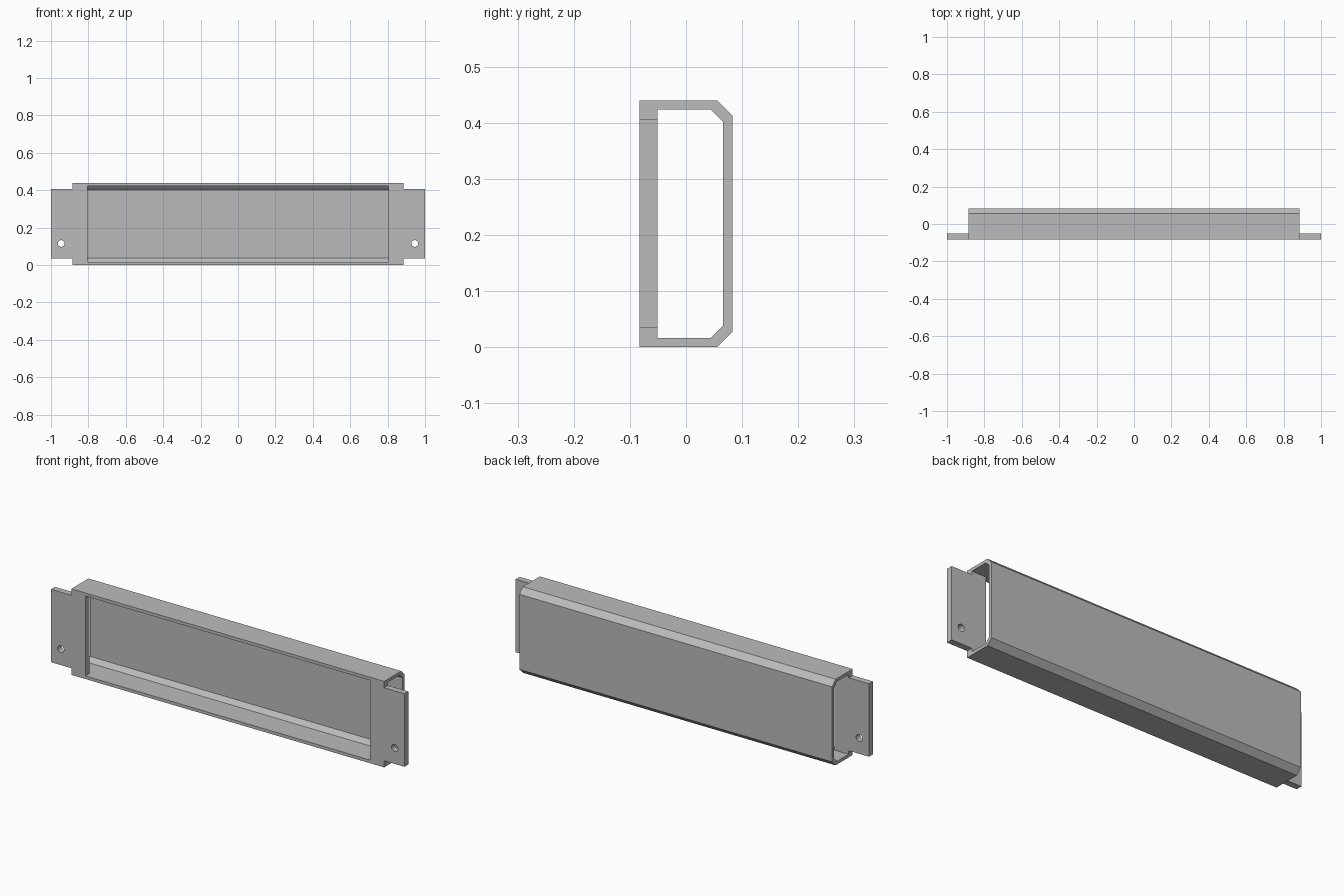
import bpy, bmesh

if "Cube" in bpy.data.objects:
    bpy.data.objects.remove(bpy.data.objects["Cube"])

# Main dimensions
HALF = 0.885            # half length of the channel
FRONT, LIP = -0.083, -0.051   # front wall faces
HEIGHT, WALL = 0.44, 0.016

grey = bpy.data.materials.new("plain grey")
grey.use_nodes = True
colour = (0.5, 0.5, 0.5, 1)
grey.diffuse_color = colour
grey.node_tree.nodes["Principled BSDF"].inputs["Base Color"].default_value = colour


def prism(name, profile, x0, x1):
    """Solid made by extruding a (y, z) profile from x0 to x1."""
    bm = bmesh.new()
    face = bm.faces.new([bm.verts.new((x0, y, z)) for y, z in profile])
    new = bmesh.ops.extrude_face_region(bm, geom=[face])["geom"]
    verts = [v for v in new if isinstance(v, bmesh.types.BMVert)]
    bmesh.ops.translate(bm, verts=verts, vec=(x1 - x0, 0, 0))
    bmesh.ops.recalc_face_normals(bm, faces=bm.faces)
    mesh = bpy.data.meshes.new(name)
    bm.to_mesh(mesh)
    bm.free()
    mesh.materials.append(grey)
    obj = bpy.data.objects.new(name, mesh)
    bpy.context.collection.objects.link(obj)
    return obj


def box(name, x0, x1, y0, y1, z0, z1):
    return prism(name, [(y0, z0), (y1, z0), (y1, z1), (y0, z1)], x0, x1)


def combine(target, other, operation):
    """Apply a boolean and discard the helper."""
    mod = target.modifiers.new("cut", 'BOOLEAN')
    mod.operation, mod.object, mod.solver = operation, other, 'EXACT'
    bpy.context.view_layer.objects.active = target
    bpy.ops.object.modifier_apply(modifier=mod.name)
    bpy.data.objects.remove(other)


def channel_profile(front, back, bottom, top, chamfer_y, chamfer_z):
    return [(front, bottom), (back - chamfer_y, bottom), (back, bottom + chamfer_z),
            (back, top - chamfer_z), (back - chamfer_y, top), (front, top)]


# Hollow body with chamfered back edges
body = prism("channel_body", channel_profile(FRONT, 0.083, 0, HEIGHT, 0.028, 0.028), -HALF, HALF)
inside = channel_profile(LIP, 0.066, WALL, HEIGHT - WALL, 0.022, 0.022)
combine(body, prism("hollow", inside, -1.2, 1.2), 'DIFFERENCE')

# Full-height front opening
combine(body, box("opening", -0.805, 0.805, -0.2, 0, WALL, HEIGHT - WALL), 'DIFFERENCE')

# Mounting tabs with a screw hole at each end
for side in (-1, 1):
    x0, x1 = sorted((side * 0.85, side))
    combine(body, box("tab", x0, x1, FRONT, LIP, 0.034, 0.407), 'UNION')
    bpy.ops.mesh.primitive_cylinder_add(vertices=32, radius=0.018, depth=0.3,
                                        location=(side * 0.945, FRONT, 0.115),
                                        rotation=(1.5708, 0, 0))
    hole = bpy.context.object
    hole.data.materials.append(grey)
    combine(body, hole, 'DIFFERENCE')

# Crisp flat faces, smooth hole walls
bpy.ops.object.select_all(action='DESELECT')
body.select_set(True)
bpy.context.view_layer.objects.active = body
bpy.ops.object.shade_smooth_by_angle()
